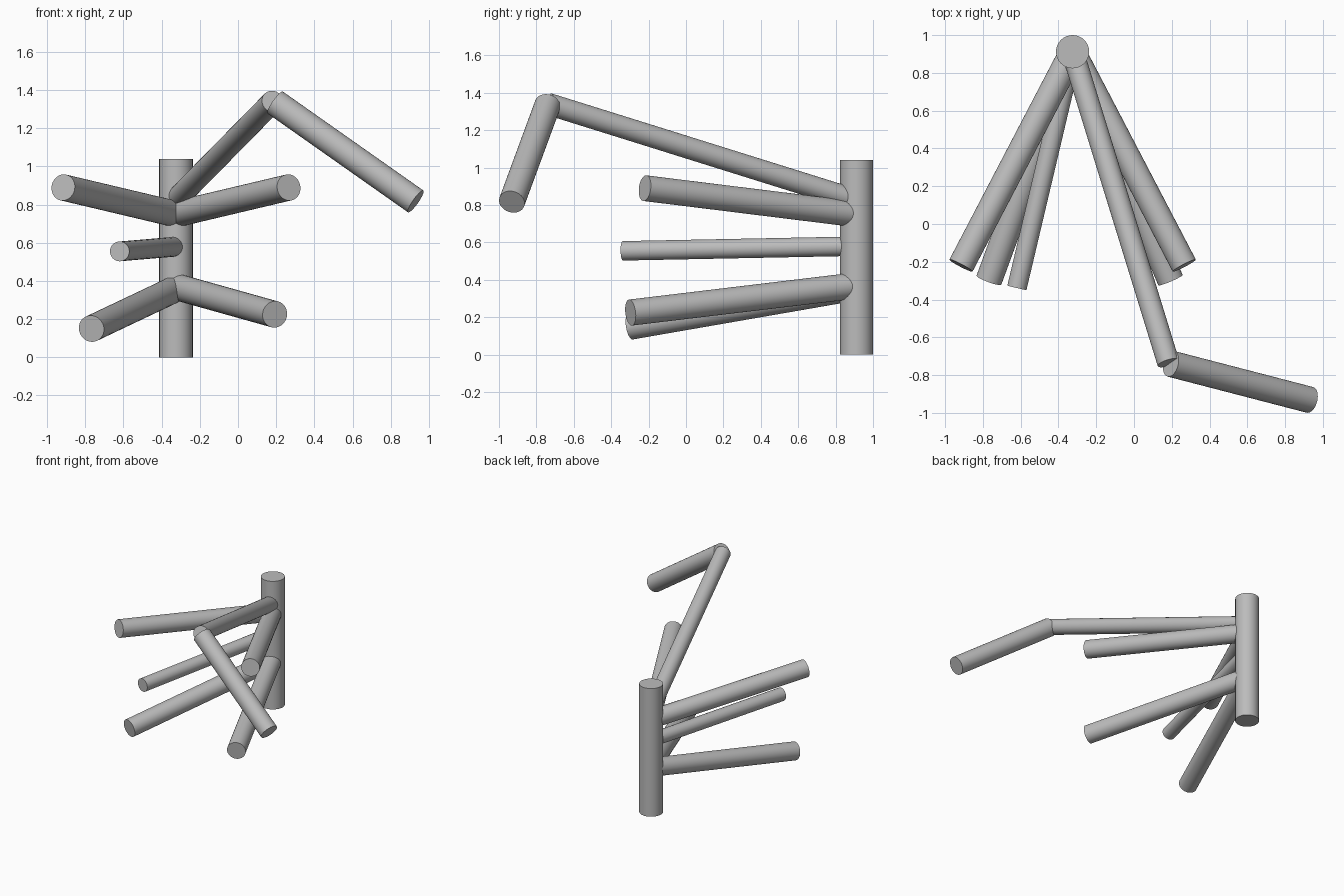
import bpy
import math
from mathutils import Vector

if "Cube" in bpy.data.objects:
    bpy.data.objects.remove(bpy.data.objects["Cube"], do_unlink=True)

# Single plain grey for every part
grey = bpy.data.materials.new("plain grey")
grey.use_nodes = True
colour = (0.5, 0.5, 0.5, 1)
grey.diffuse_color = colour
grey.node_tree.nodes["Principled BSDF"].inputs["Base Color"].default_value = colour


def rod(name, start, end, radius):
    """Smooth capped cylinder running from start to end."""
    start, end = Vector(start), Vector(end)
    axis = end - start
    bpy.ops.mesh.primitive_cylinder_add(
        vertices=32, radius=radius, depth=axis.length,
        location=(start + end) / 2,
        rotation=axis.to_track_quat("Z", "Y").to_euler())
    obj = bpy.context.object
    obj.name = name
    obj.data.materials.append(grey)
    bpy.ops.object.shade_smooth_by_angle(angle=math.radians(35))
    return obj


# Upright post
PX, PY = -0.325, 0.912
rod("post", (PX, PY, 0), (PX, PY, 1.04), 0.088)

# Straight branches: name, height on the post, far end, radius
branches = [
    ("upper_right_branch", 0.75, (-0.916, -0.22, 0.89), 0.069),
    ("upper_left_branch", 0.75, (0.266, -0.22, 0.89), 0.069),
    ("lower_right_branch", 0.36, (-0.768, -0.297, 0.15), 0.07),
    ("lower_left_branch", 0.37, (0.193, -0.297, 0.225), 0.07),
    ("thin_middle_branch", 0.58, (-0.62, -0.338, 0.555), 0.052),
]
for name, height, tip, radius in branches:
    rod(name, (PX, PY, height), tip, radius)

# Bent arm: long rising part, then a thicker part dropping to the side
rod("bent_arm_upper", (PX, PY, 0.825), (0.182, -0.735, 1.34), 0.059)
rod("bent_arm_lower", (0.195, -0.74, 1.335), (0.931, -0.931, 0.817), 0.07)
